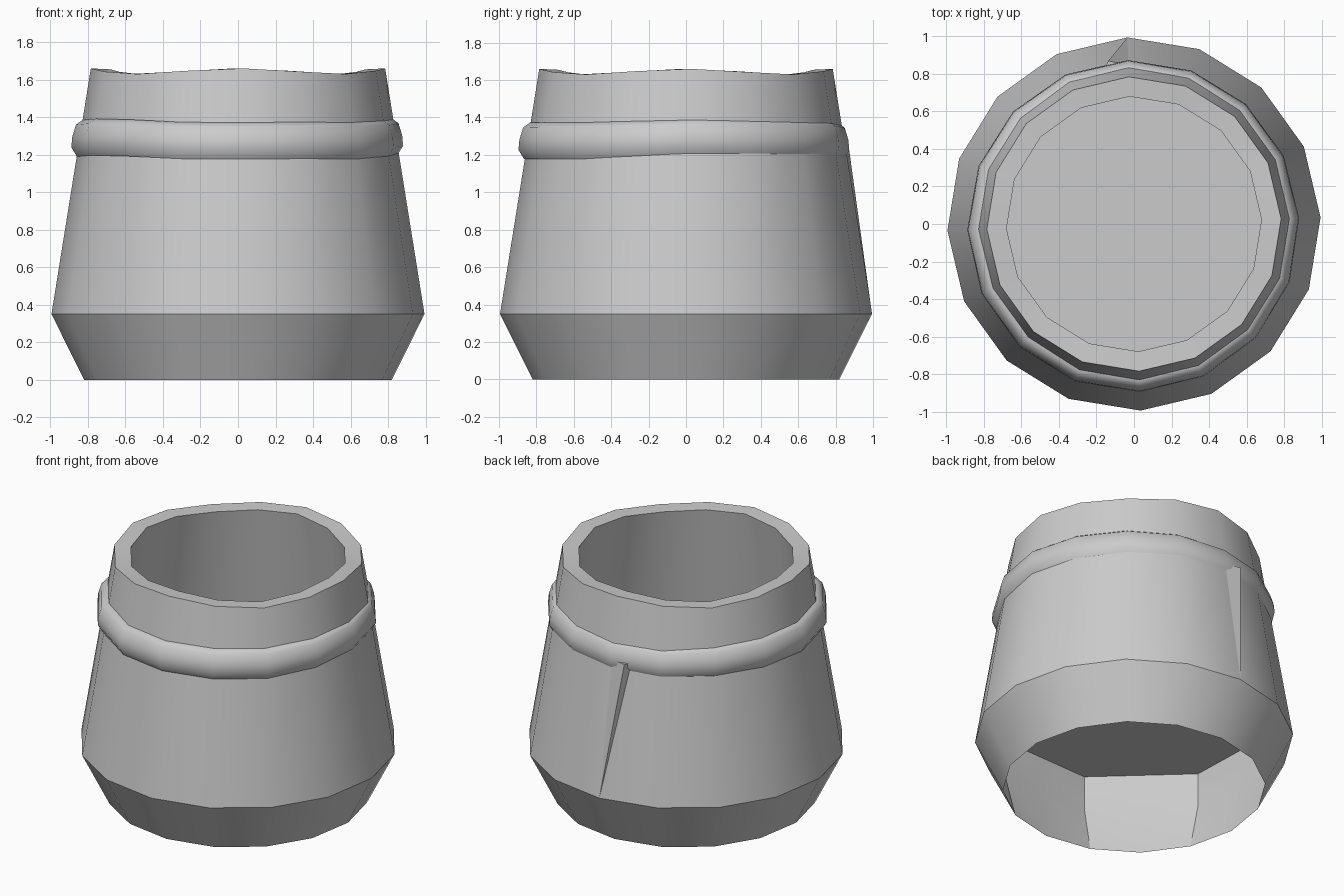
import bpy, bmesh, math
from math import sin, cos, pi, radians

SIDES = 16
TURN = radians(2)

cube = bpy.data.objects.get("Cube")
if cube:
    bpy.data.objects.remove(cube, do_unlink=True)

clay = bpy.data.materials.new("plain grey")
clay.use_nodes = True
grey = (0.6, 0.6, 0.6, 1)
clay.diffuse_color = grey
clay.node_tree.nodes["Principled BSDF"].inputs["Base Color"].default_value = grey


def polar(r, a, z):
    return (r * cos(a), r * sin(a), z)


def finish(name, bm, angle):
    mesh = bpy.data.meshes.new(name)
    bm.to_mesh(mesh)
    bm.free()
    mesh.materials.append(clay)
    obj = bpy.data.objects.new(name, mesh)
    bpy.context.collection.objects.link(obj)
    bpy.ops.object.select_all(action='DESELECT')
    obj.select_set(True)
    bpy.context.view_layer.objects.active = obj
    bpy.ops.object.shade_smooth_by_angle(angle=radians(angle))
    return obj


def lathe(name, profile, shape=None, closed=False, cap=False, angle=35):
    """Spin (radius, height) points; shape may adjust each point by its index."""
    bm = bmesh.new()
    rings = []
    for k, (r, z) in enumerate(profile):
        ring = []
        for i in range(SIDES):
            a = TURN + 2 * pi * i / SIDES
            rr, zz = shape(k, i, a, r, z) if shape else (r, z)
            ring.append(bm.verts.new(polar(rr, a, zz)))
        rings.append(ring)
    pairs = list(zip(rings, rings[1:]))
    if closed:
        pairs.append((rings[-1], rings[0]))
    for low, high in pairs:
        for i in range(SIDES):
            j = (i + 1) % SIDES
            bm.faces.new((low[i], low[j], high[j], high[i]))
    if cap:
        bm.faces.new(rings[-1])
    return finish(name, bm, angle)


# Pot wall: flared foot, tapering side, uneven rim and inner wall
def uneven_rim(k, i, a, r, z):
    if k in (2, 3):
        z += 0.015 * cos(4 * a)
    return r, z


lathe("pot_wall", [(0.82, 0), (0.995, 0.35), (0.785, 1.645),
                   (0.68, 1.64), (0.85, 0.58)], uneven_rim)


# Hollow foot: coarse eight-sided recess closed by the raised floor
def eight_sided(k, i, a, r, z):
    return (r * cos(pi / 8) if k and i % 2 == 0 else r), z


lathe("hollow_foot", [(0.82, 0), (0.93, 0.35), (0.93, 0.58)],
      eight_sided, cap=True, angle=30)


# Collar band: slightly crooked rolled ring below the neck
def crooked(k, i, a, r, z):
    return r + 0.012 * cos(a + pi * 0.6), z + 0.01 * sin(2 * a + 1) + 0.004 * cos(5 * a)


lathe("collar_band", [(0.80, 1.19), (0.855, 1.185), (0.885, 1.235), (0.88, 1.29),
                      (0.86, 1.355), (0.825, 1.38), (0.77, 1.37)],
      crooked, closed=True, angle=50)

# Folded seam on the back, running from the belly up under the band
bm = bmesh.new()
seam = [bm.verts.new(polar(r, radians(d), z)) for r, d, z in
        [(0.995, 92, 0.35), (0.85, 92, 1.25), (0.88, 99, 1.25), (0.83, 101, 1.25)]]
for tri in ((0, 2, 1), (0, 3, 2), (1, 2, 3)):
    bm.faces.new([seam[t] for t in tri])
bmesh.ops.recalc_face_normals(bm, faces=bm.faces[:])
finish("back_seam", bm, 10)
